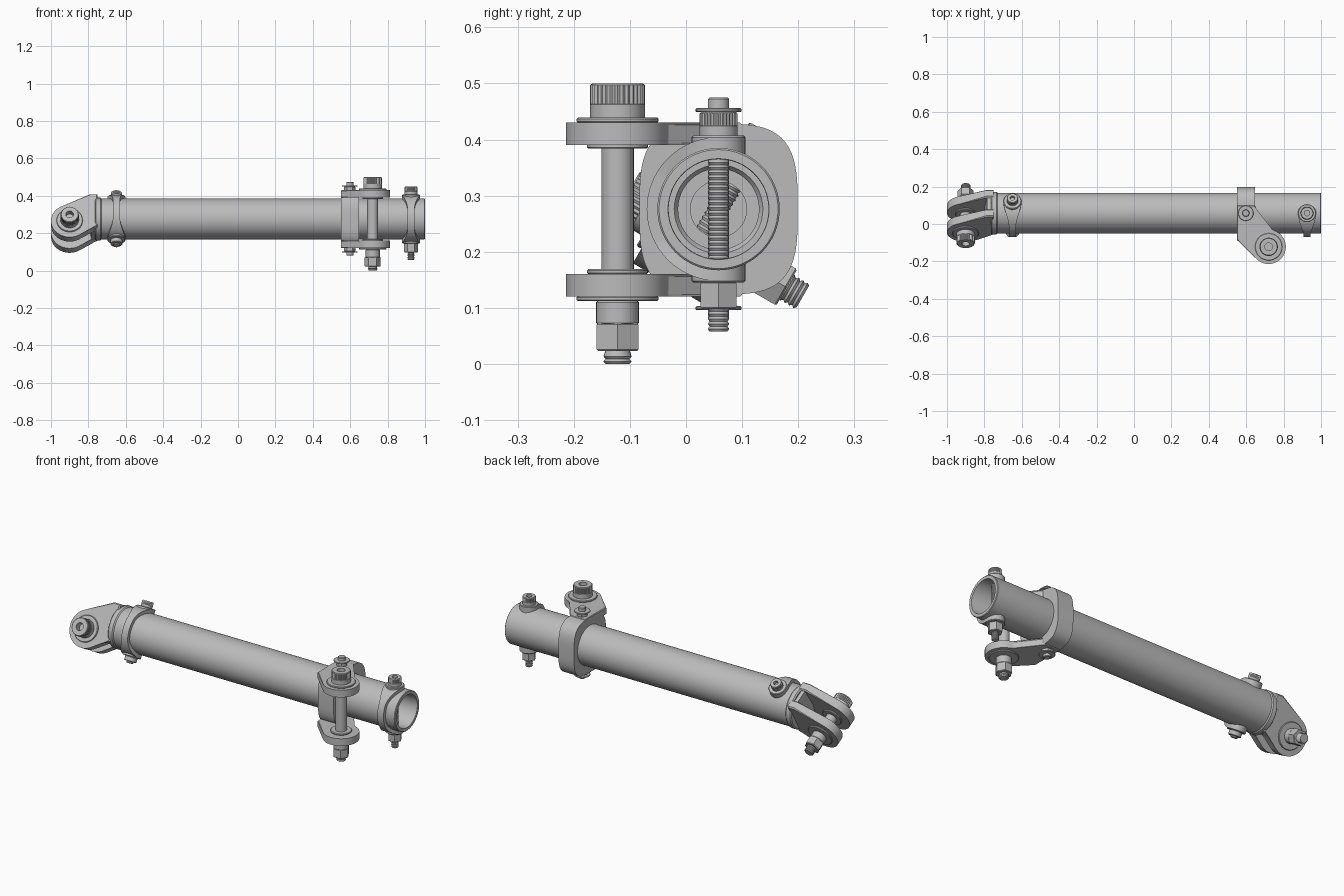
import bpy, bmesh
from math import sin, cos, pi, radians, sqrt
from mathutils import Matrix, Vector

cube = bpy.data.objects.get("Cube")
if cube:
    bpy.data.objects.remove(cube, do_unlink=True)

steel = bpy.data.materials.new("grey_steel")
steel.use_nodes = True
steel.diffuse_color = (0.5, 0.5, 0.5, 1)
steel.node_tree.nodes["Principled BSDF"].inputs["Base Color"].default_value = (0.5, 0.5, 0.5, 1)

WORLD = Matrix()
TUBE = Matrix.Translation((0, 0.058, 0.276))           # tube axis
FORK = TUBE @ Matrix.Rotation(radians(-30), 4, 'X')    # fork end is rolled about the tube
ALONG_X = Matrix.Rotation(pi / 2, 4, 'Y')
parts = []


def finish(name, bm, frame):
    bmesh.ops.remove_doubles(bm, verts=bm.verts, dist=0.00005)
    bmesh.ops.recalc_face_normals(bm, faces=bm.faces)
    mesh = bpy.data.meshes.new(name)
    bm.to_mesh(mesh)
    bm.free()
    mesh.materials.append(steel)
    obj = bpy.data.objects.new(name, mesh)
    obj.matrix_world = frame
    bpy.context.collection.objects.link(obj)
    parts.append(obj)


def skin(bm, rings, wrap_rings, wrap_points):
    """Join equal rings of points with quads."""
    vs = [[bm.verts.new(p) for p in ring] for ring in rings]
    n, m = len(vs), len(vs[0])
    for i in range(n if wrap_rings else n - 1):
        for j in range(m if wrap_points else m - 1):
            a, b = vs[i], vs[(i + 1) % n]
            k = (j + 1) % m
            bm.faces.new((a[j], a[k], b[k], b[j]))
    return vs


def lathe(name, profile, frame, sides=32, closed=False, knurl=None):
    """Spin (radius, z) points about z; knurl = z range that gets grooves."""
    bm = bmesh.new()
    rings = []
    for i in range(sides):
        a = 2 * pi * i / sides
        ring = []
        for r, z in profile:
            if knurl and i % 2 and knurl[0] <= z <= knurl[1] and r > knurl[2]:
                r *= 0.94
            ring.append((r * cos(a), r * sin(a), z))
        rings.append(ring)
    skin(bm, rings, True, closed)
    finish(name, bm, frame)


def disc(name, r, z0, z1, frame, sides=32):
    c = min(0.003, (z1 - z0) / 4)
    lathe(name, [(0, z0), (r - c, z0), (r, z0 + c), (r, z1 - c), (r - c, z1), (0, z1)], frame, sides)


def thread(name, r, z0, z1, frame, pitch=0.009):
    n = int((z1 - z0) / pitch)
    prof = [(0, z0)]
    for i in range(n):
        prof += [(r * 0.85, z0 + i * pitch), (r, z0 + (i + 0.5) * pitch)]
    lathe(name, prof + [(r * 0.85, z1), (0, z1)], frame, 24)


def cap_head(name, r, z0, z1, frame):
    """Knurled socket cap head."""
    mid, deep, s = z0 + (z1 - z0) * 0.4, z0 + (z1 - z0) * 0.45, r * 0.42
    lathe(name, [(0, z0), (r, z0), (r, mid), (r, mid + 0.001), (r, z1 - 0.003), (r * 0.92, z1),
                 (s, z1), (s, deep), (0, deep)], frame, 64, knurl=(mid + 0.0005, z1 - 0.002, r * 0.95))


def prism(name, pts, frame, lo, hi, bevel=0.004):
    """Extrude a flat outline along z."""
    bm = bmesh.new()
    vs = skin(bm, [[(x, y, z) for x, y in pts] for z in (lo, hi)], False, True)
    caps = [bm.faces.new(v) for v in vs]
    edges = list({e for f in caps for e in f.edges})
    bmesh.ops.bevel(bm, geom=edges, offset=bevel, segments=1, affect='EDGES')
    finish(name, bm, frame)


def band(name, phis, inner, outer, half, x, frame, closed=False):
    """Strap round the tube: angle runs from the top over the front."""
    bm = bmesh.new()
    rings = []
    for p in phis:
        w, ro = half(p), outer(p)
        rings.append([(x + sx * w, -r * sin(p), r * cos(p))
                      for sx, r in ((-1, inner), (-1, ro), (1, ro), (1, inner))])
    vs = skin(bm, rings, closed, True)
    if not closed:
        bm.faces.new(vs[0])
        bm.faces.new(vs[-1])
    finish(name, bm, frame)


def arc(cx, cy, r, a0, a1, n=24):
    return [(cx + r * cos(radians(a0 + (a1 - a0) * i / n)),
             cy + r * sin(radians(a0 + (a1 - a0) * i / n))) for i in range(n + 1)]


def saddle_width(p):
    d = min(p, pi - p)
    if d < 0:
        return sqrt(max(0.048 ** 2 - (0.128 * d) ** 2, 0.0001))
    t = min(d / radians(65), 1)
    return 0.048 - 0.029 * t * t * (3 - 2 * t)


def saddle(name, x, frame):
    phis = [radians(-21 + 222 * i / 60) for i in range(61)]
    band(name + "_strap", phis, 0.107, lambda p: 0.128, saddle_width, x, frame)
    for side, lo, hi in (("upper", 0.095, 0.131), ("lower", -0.131, -0.095)):
        disc(name + "_" + side + "_boss", 0.048, lo, hi, frame @ Matrix.Translation((x, 0, 0)))


# Main tube
lathe("main_tube", [(0.109, -0.735), (0.109, 0.997), (0.106, 1.0), (0.09, 1.0), (0.089, 0.997), (0.089, -0.735)],
      TUBE @ ALONG_X, 64, closed=True)

# Plug and flange closing the fork end
lathe("fork_plug", [(0, -0.765), (0.108, -0.765), (0.114, -0.759), (0.114, -0.736), (0.109, -0.73),
                    (0.089, -0.73), (0.089, -0.56), (0.079, -0.56), (0.072, -0.57), (0.072, -0.62),
                    (0.05, -0.62), (0.05, -0.72), (0, -0.72)], TUBE @ ALONG_X, 64)

# Fork: root block and two eyed arms, outlined from the side
SIDE = FORK @ Matrix.Rotation(pi / 2, 4, 'X')          # local z of the prism runs along -y
arm = [(-0.75, -0.09), (-0.75, 0.108), (-0.79, 0.108)] + arc(-0.9, -0.06, 0.1, 112, 305) + [(-0.80, -0.108)]
for side, lo, hi in (("front", 0.036, 0.084), ("back", -0.084, -0.036)):
    prism("fork_" + side + "_arm", arm, SIDE, lo, hi, 0.006)
root = [(-0.75, -0.1), (-0.75, 0.1), (-0.785, 0.1), (-0.8, 0.0), (-0.785, -0.1)]
prism("fork_root", root, SIDE, -0.05, 0.05)

# Fork pin with head, washers and nut
PIN = SIDE @ Matrix.Translation((-0.9, -0.06, 0))
disc("fork_pin", 0.03, -0.17, 0.1, PIN)
for z in (-0.094, -0.036, 0.027, 0.084):
    disc("fork_washer", 0.07 if abs(z) > 0.05 else 0.055, z, z + 0.01, PIN)
cap_head("fork_pin_head", 0.049, 0.094, 0.155, PIN)
disc("fork_nut_collar", 0.038, -0.13, -0.09, PIN)
disc("fork_nut", 0.043, -0.175, -0.127, PIN, 6)
thread("fork_pin_thread", 0.026, -0.208, -0.17, PIN)

# Saddles with cross bolts at both tube ends
saddle("fork_saddle", -0.65, FORK)
CROSS = FORK @ Matrix.Translation((-0.65, 0, 0))
thread("fork_cross_thread", 0.019, -0.165, 0.135, CROSS)
cap_head("fork_cross_head", 0.03, 0.13, 0.162, CROSS)
disc("fork_cross_nut", 0.032, -0.156, -0.13, CROSS, 24)

saddle("open_end_saddle", 0.925, TUBE)
END = Matrix.Translation((0.925, 0.058, 0))
cap_head("end_bolt_head", 0.034, 0.407, 0.449, END)
thread("end_bolt_thread", 0.019, 0.058, 0.367, END)
disc("end_bolt_shank", 0.018, 0.36, 0.41, END)
disc("end_bolt_nut", 0.037, 0.098, 0.147, END, 6)


# Collar round the tube
def collar_outline(p):
    n = 3.4
    return ((abs(sin(p)) / 0.141) ** n + (abs(cos(p)) / 0.152) ** n) ** (-1 / n)


band("collar", [2 * pi * i / 96 for i in range(96)], 0.108, collar_outline, lambda p: 0.048, 0.598, TUBE, True)

# Collar lugs, upper and lower
lug = [(0.55, 0.1), (0.646, 0.1), (0.646, 0.085)] + arc(0.72, -0.122, 0.092, 80, -137) + [(0.55, -0.085)]
for side, lo, hi in (("upper", 0.39, 0.43), ("lower", 0.12, 0.16)):
    prism(side + "_lug", lug, WORLD, lo, hi)

# Small through pin in the collar
SMALL = Matrix.Translation((0.598, 0.058, 0))
disc("collar_pin", 0.019, 0.08, 0.475, SMALL)
for z0, z1 in ((0.425, 0.45), (0.102, 0.125)):
    disc("collar_pin_nut", 0.03, z0, z1, SMALL, 6)
for z in (0.449, 0.096):
    disc("collar_pin_washer", 0.041, z, z + 0.007, SMALL)

# Large lug pin with head, washers and nut
LUG = Matrix.Translation((0.72, -0.122, 0))
disc("lug_pin", 0.029, 0.1, 0.45, LUG)
for z, r in ((0.43, 0.073), (0.384, 0.054), (0.16, 0.054), (0.112, 0.073)):
    disc("lug_washer", r, z, z + 0.009, LUG)
cap_head("lug_pin_head", 0.049, 0.438, 0.5, LUG)
disc("lug_nut_collar", 0.038, 0.07, 0.113, LUG)
disc("lug_nut", 0.043, 0.023, 0.073, LUG, 6)
thread("lug_pin_thread", 0.025, 0.0, 0.026, LUG)

# Smooth round parts, keep edges sharp
bpy.ops.object.select_all(action='DESELECT')
for obj in parts:
    obj.select_set(True)
bpy.context.view_layer.objects.active = parts[0]
bpy.ops.object.shade_smooth_by_angle(angle=radians(30))
